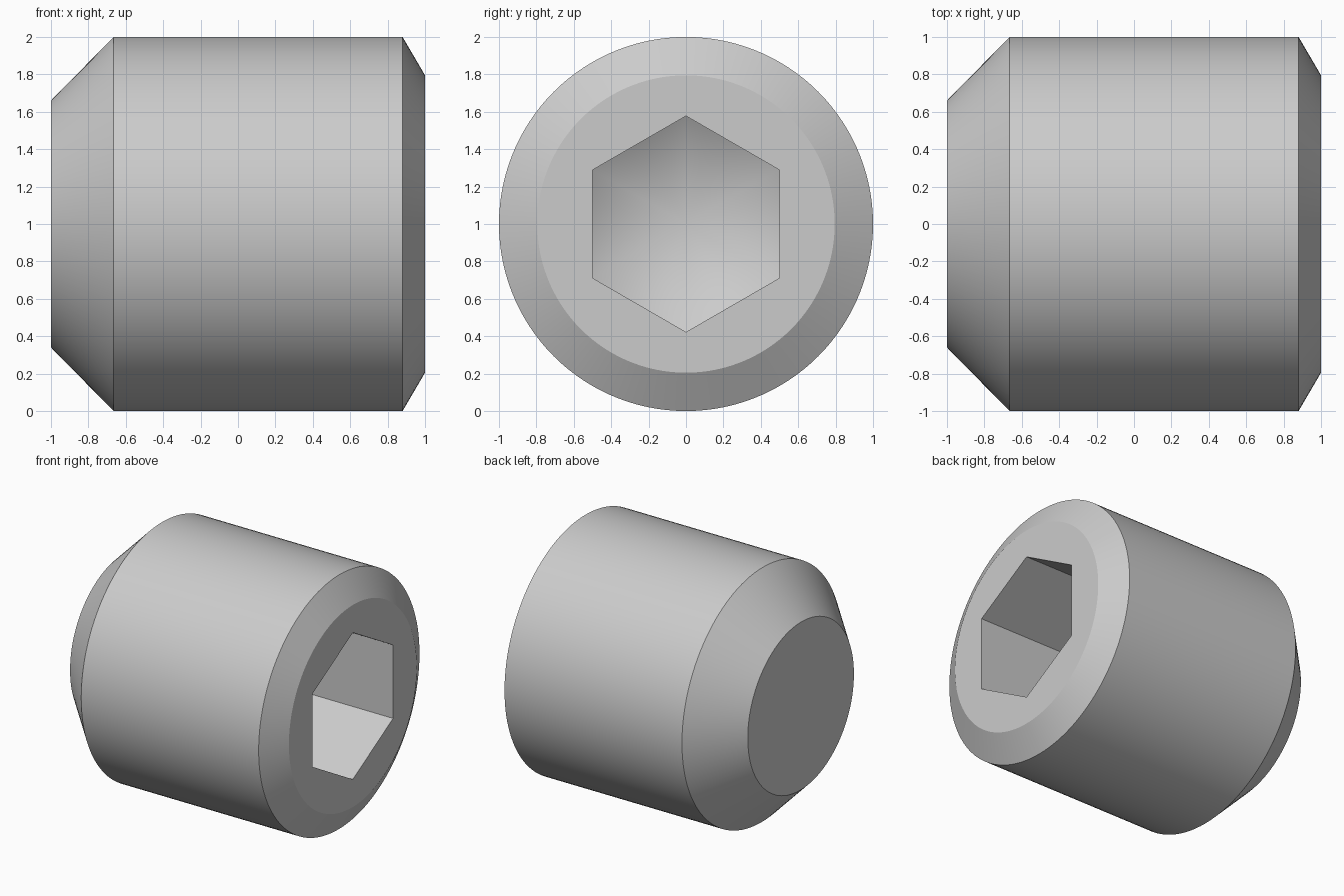
import bpy
import bmesh
from math import cos, sin, pi, radians, tan

if "Cube" in bpy.data.objects:
    bpy.data.objects.remove(bpy.data.objects["Cube"], do_unlink=True)

SEGMENTS = 120
HEX_INRADIUS = 0.5
CONE_TIP = -0.17          # where the socket's drill point ends
CONE_SLOPE = tan(radians(30))

# Steel material
steel = bpy.data.materials.new("grey_steel")
steel.use_nodes = True
color = (0.6, 0.6, 0.6, 1.0)
steel.diffuse_color = color
steel.node_tree.nodes["Principled BSDF"].inputs["Base Color"].default_value = color


def hex_radius(angle):
    """Distance from the axis to a hexagon with a corner at angle zero."""
    return HEX_INRADIUS / cos((angle % (pi / 3)) - pi / 6)


bm = bmesh.new()
angles = [2 * pi * i / SEGMENTS for i in range(SEGMENTS)]


def ring(x_of, r_of):
    """Closed loop of vertices around the x axis, starting at the top."""
    return [bm.verts.new((x_of(a), r_of(a) * sin(a), 1 + r_of(a) * cos(a)))
            for a in angles]


# Turned outside: flat point, point chamfer, barrel, socket-end chamfer
profile = [(-1, 0.66), (-0.665, 1), (0.88, 1), (1, 0.795)]
rings = [ring(lambda a, x=x: x, lambda a, r=r: r) for x, r in profile]

# Hexagonal socket: rim, then the edge where the walls meet the conical floor
rings.append(ring(lambda a: 1, hex_radius))
rings.append(ring(lambda a: CONE_TIP + CONE_SLOPE * hex_radius(a), hex_radius))

for first, second in zip(rings, rings[1:]):
    for i in range(SEGMENTS):
        j = (i + 1) % SEGMENTS
        bm.faces.new((first[i], first[j], second[j], second[i]))

# Flat point and conical socket floor
bm.faces.new(rings[0])
tip = bm.verts.new((CONE_TIP, 0, 1))
floor = [bm.faces.new((rings[-1][i], rings[-1][(i + 1) % SEGMENTS], tip))
         for i in range(SEGMENTS)]

bmesh.ops.recalc_face_normals(bm, faces=bm.faces[:])
for face in bm.faces:
    face.smooth = face not in floor

mesh = bpy.data.meshes.new("set_screw")
bm.to_mesh(mesh)
bm.free()
mesh.set_sharp_from_angle(angle=radians(20))
mesh.materials.append(steel)
screw = bpy.data.objects.new("set_screw", mesh)
bpy.context.scene.collection.objects.link(screw)
